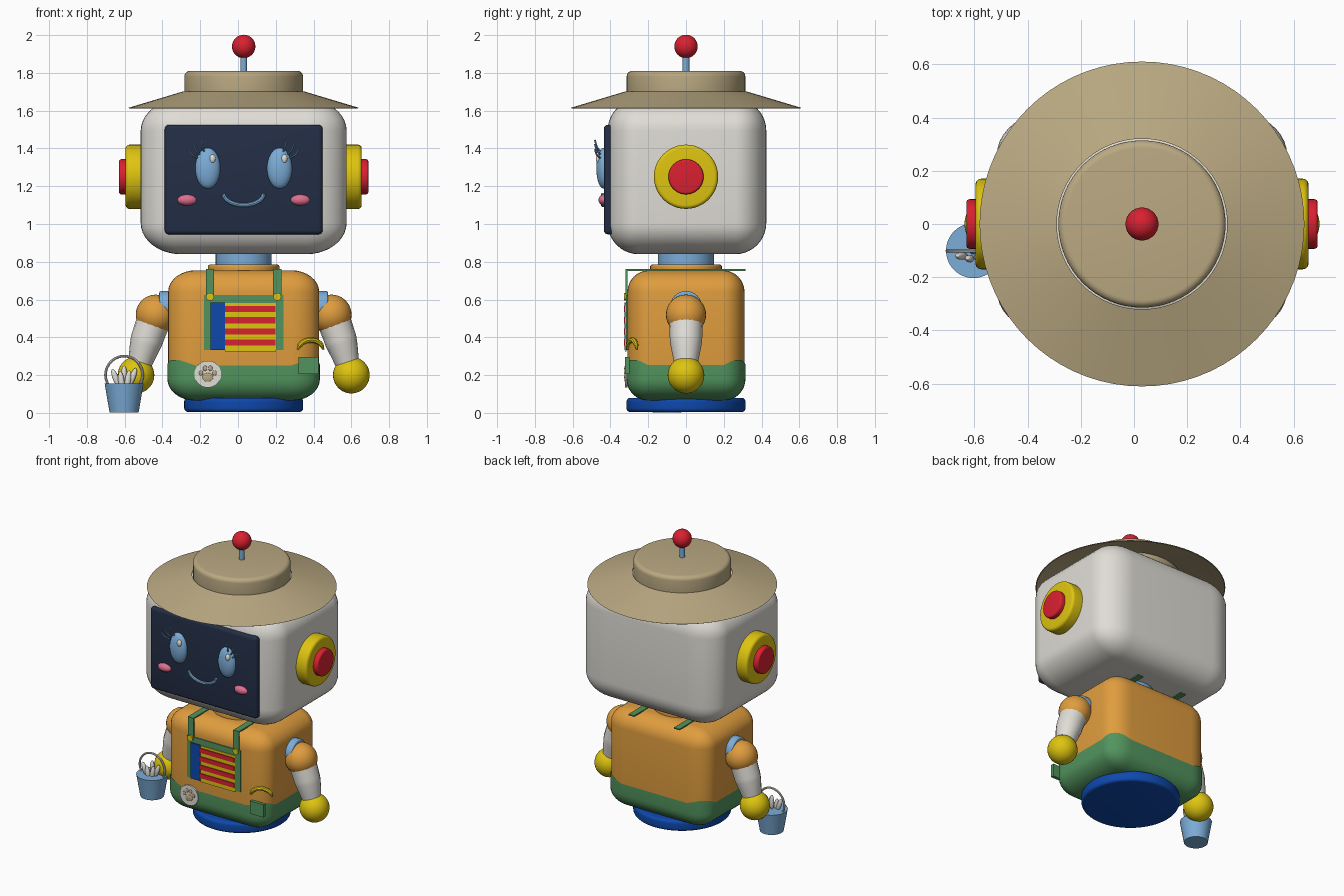
import bpy, bmesh, math
from mathutils import Vector, Matrix

if "Cube" in bpy.data.objects:
    bpy.data.objects.remove(bpy.data.objects["Cube"])

CX = 0.03  # centre line of the robot


def mat(name, r, g, b):
    lin = [((c / 255 + 0.055) / 1.055) ** 2.4 for c in (r, g, b)]
    m = bpy.data.materials.new(name)
    m.diffuse_color = (*lin, 1)
    m.use_nodes = True
    m.node_tree.nodes["Principled BSDF"].inputs["Base Color"].default_value = m.diffuse_color
    return m


TAN = mat("straw tan", 186, 169, 130)
WHITE = mat("warm white", 224, 221, 214)
NAVY = mat("screen navy", 35, 46, 70)
SKY = mat("sky blue", 124, 173, 216)
YELLOW = mat("yellow", 222, 196, 16)
RED = mat("red", 218, 32, 48)
ORANGE = mat("orange", 224, 157, 62)
GREEN = mat("green", 82, 148, 94)
BLUE = mat("deep blue", 14, 72, 172)
PINK = mat("pink", 222, 110, 142)


def finish(name, bm, m, angle=35):
    bmesh.ops.recalc_face_normals(bm, faces=bm.faces)
    me = bpy.data.meshes.new(name)
    bm.to_mesh(me)
    bm.free()
    me.materials.append(m)
    ob = bpy.data.objects.new(name, me)
    bpy.context.collection.objects.link(ob)
    bpy.ops.object.select_all(action='DESELECT')
    bpy.context.view_layer.objects.active = ob
    ob.select_set(True)
    bpy.ops.object.shade_smooth_by_angle(angle=math.radians(angle))
    return ob


def rounded(size, center, bevel, stretch=1.0, seg=8):
    """Half sizes; stretch widens the rounding along x."""
    bm = bmesh.new()
    bmesh.ops.create_cube(bm, size=2)
    bmesh.ops.scale(bm, vec=(size[0] / stretch, size[1], size[2]), verts=bm.verts)
    if bevel:
        bmesh.ops.bevel(bm, geom=bm.edges[:], offset=bevel, segments=seg,
                        profile=0.5, affect='EDGES')
    bmesh.ops.scale(bm, vec=(stretch, 1, 1), verts=bm.verts)
    bmesh.ops.translate(bm, vec=center, verts=bm.verts)
    return bm


def box(name, x0, x1, y0, y1, z0, z1, m, bevel=0.0, seg=3):
    half = ((x1 - x0) / 2, (y1 - y0) / 2, (z1 - z0) / 2)
    mid = ((x0 + x1) / 2, (y0 + y1) / 2, (z0 + z1) / 2)
    return finish(name, rounded(half, mid, bevel, 1, seg), m)


def ball(name, center, radii, m, tilt=0):
    bm = bmesh.new()
    bmesh.ops.create_uvsphere(bm, u_segments=32, v_segments=20, radius=1)
    bmesh.ops.scale(bm, vec=radii, verts=bm.verts)
    bmesh.ops.rotate(bm, cent=(0, 0, 0), matrix=Matrix.Rotation(tilt, 3, 'Y'), verts=bm.verts)
    bmesh.ops.translate(bm, vec=center, verts=bm.verts)
    return finish(name, bm, m)


def cyl(name, a, b, r, m, bevel=0.0, r2=None, seg=48):
    """Cylinder or cone from point a (radius r) to b (radius r2)."""
    a, b = Vector(a), Vector(b)
    d = b - a
    bm = bmesh.new()
    bmesh.ops.create_cone(bm, cap_ends=True, segments=seg, radius1=r,
                          radius2=r if r2 is None else r2, depth=d.length)
    if bevel:
        rims = [e for e in bm.edges if abs(e.verts[0].co.z - e.verts[1].co.z) < 1e-5]
        bmesh.ops.bevel(bm, geom=rims, offset=bevel, segments=5, profile=0.5, affect='EDGES')
    rot = Vector((0, 0, 1)).rotation_difference(d).to_matrix().to_4x4()
    bmesh.ops.transform(bm, matrix=Matrix.Translation((a + b) / 2) @ rot, verts=bm.verts)
    return finish(name, bm, m)


def tube(name, pts, r, m, radii=None, smooth=True):
    cu = bpy.data.curves.new(name, 'CURVE')
    cu.dimensions = '3D'
    cu.bevel_depth = r
    cu.bevel_resolution = 6 if r > 0.03 else 2
    cu.use_fill_caps = True
    cu.materials.append(m)
    sp = cu.splines.new('BEZIER')
    sp.bezier_points.add(len(pts) - 1)
    for i, (bp, p) in enumerate(zip(sp.bezier_points, pts)):
        bp.co = p
        bp.handle_left_type = bp.handle_right_type = 'AUTO'
        bp.radius = radii[i] if radii else 1
    ob = bpy.data.objects.new(name, cu)
    bpy.context.collection.objects.link(ob)
    bpy.ops.object.select_all(action='DESELECT')
    bpy.context.view_layer.objects.active = ob
    ob.select_set(True)
    bpy.ops.object.convert(target='MESH')
    bpy.ops.object.shade_smooth_by_angle(angle=math.radians(40))


def arc(center, rx, rz, a0, a1, n, spin=0):
    pts = []
    for i in range(n):
        t = math.radians(a0 + (a1 - a0) * i / (n - 1))
        u = rx * math.cos(t)
        pts.append((center[0] + u * math.cos(spin), center[1] + u * math.sin(spin),
                    center[2] + rz * math.sin(t)))
    return pts


# Head, screen and neck
finish("head", rounded((0.545, 0.42, 0.41), (CX, 0.005, 1.25), 0.165, 1.3, 10), WHITE)
box("screen", CX - 0.418, CX + 0.418, -0.435, -0.38, 0.945, 1.525, NAVY, 0.022, 4)
cyl("neck", (CX, 0, 0.76), (CX, 0, 0.88), 0.148, SKY)
cyl("collar", (CX, 0, 0.74), (CX, 0, 0.785), 0.19, ORANGE, 0.012)

# Hat: thin brim ring with a separate crown
bm = bmesh.new()
prof = [(0.61, 1.615), (0.32, 1.702), (0.32, 1.694), (0.605, 1.612)]
vs = [bm.verts.new((r, 0, z)) for r, z in prof]
es = [bm.edges.new((vs[i], vs[(i + 1) % 4])) for i in range(4)]
bmesh.ops.spin(bm, geom=vs + es, cent=(0, 0, 0), axis=(0, 0, 1), angle=math.tau, steps=72)
bmesh.ops.remove_doubles(bm, verts=bm.verts, dist=1e-4)
bmesh.ops.translate(bm, vec=(CX, 0, 0), verts=bm.verts)
finish("hat_brim", bm, TAN, 20)
cyl("hat_crown", (CX, 0, 1.65), (CX, 0, 1.81), 0.314, TAN, 0.028, seg=64)

# Antenna
cyl("antenna_stem", (CX, 0, 1.8), (CX, 0, 1.92), 0.018, SKY, seg=20)
ball("antenna_ball", (CX, 0, 1.94), (0.062,) * 3, RED)

# Body with a base and trousers whose rim lifts at the corners
finish("body", rounded((0.4, 0.31, 0.342), (CX, 0, 0.413), 0.115, 1.29), ORANGE)
bm = rounded((0.404, 0.315, 0.345), (CX, 0, 0.41), 0.115, 1.29)
bmesh.ops.bisect_plane(bm, geom=bm.verts[:] + bm.edges[:] + bm.faces[:],
                       plane_co=(0, 0, 0.25), plane_no=(0, 0, 1), clear_outer=True)
for v in bm.verts:
    if v.co.z > 0.249:
        k = min((abs(v.co.x - CX) - 0.25) / 0.09, (abs(v.co.y) - 0.195) / 0.06, 1)
        v.co.z += 0.03 * max(k, 0)
finish("trousers", bm, GREEN)
cyl("base", (CX, 0, 0.005), (CX, 0, 0.08), 0.315, BLUE, 0.02, seg=64)

# Parts mirrored about the centre line
for s, side in ((-1, "left"), (1, "right")):
    def X(d):
        return CX + s * d
    cyl(side + "_ear_ring", (X(0.5), 0, 1.25), (X(0.625), 0, 1.25), 0.17, YELLOW, 0.02)
    cyl(side + "_ear_cap", (X(0.6), 0, 1.25), (X(0.66), 0, 1.25), 0.093, RED, 0.012)
    cyl(side + "_shoulder_joint", (X(0.36), 0, 0.56), (X(0.447), 0, 0.56), 0.085, SKY, 0.01)
    ball(side + "_sleeve", (X(0.465), 0, 0.52), (0.106,) * 3, ORANGE)
    tube(side + "_forearm", [(X(0.465), 0, 0.52), (X(0.515), 0, 0.38), (X(0.56), 0, 0.22)],
         0.09, WHITE, [1, 0.95, 0.62])
    ball(side + "_hand", (X(0.57), 0, 0.2), (0.097,) * 3, YELLOW)
    # Face features
    ball(side + "_eye", (X(0.19), -0.435, 1.295), (0.066, 0.04, 0.108), SKY)
    ball(side + "_eye_glint", (X(0.19) + 0.025, -0.463, 1.345), (0.016, 0.014, 0.023), WHITE)
    ball(side + "_cheek", (X(0.3), -0.435, 1.127), (0.051, 0.028, 0.029), PINK)
    for i, (u, v, u2, v2) in enumerate(((0.02, 0.09, 0.03, 0.15), (0.043, 0.075, 0.075, 0.128),
                                        (0.055, 0.055, 0.103, 0.1))):
        tube(f"{side}_lash_{i}", [(X(0.19 + u), -0.455, 1.295 + v),
                                  (X(0.19 + (u + u2) / 2 + 0.005), -0.472, 1.29 + (v + v2) / 2),
                                  (X(0.19 + u2), -0.482, 1.295 + v2)], 0.005, SKY)
    # Straps running over the shoulders, with buttons
    xm = X(0.178)
    box(side + "_strap_front", xm - 0.022, xm + 0.022, -0.319, -0.309, 0.6, 0.76, GREEN)
    box(side + "_strap_top", xm - 0.022, xm + 0.022, -0.319, 0.315, 0.752, 0.761, GREEN)
    cyl(side + "_button", (xm, -0.315, 0.615), (xm, -0.328, 0.615), 0.021, YELLOW, seg=24)

tube("smile", arc((CX, -0.44, 1.165), 0.108, 0.065, 185, 355, 9), 0.011, SKY)

# Bib with a striped panel
box("bib", CX - 0.21, CX + 0.21, -0.317, -0.308, 0.332, 0.625, GREEN)
box("panel_side", -0.145, -0.07, -0.325, -0.316, 0.332, 0.585, BLUE)
box("panel_back", -0.07, 0.2, -0.322, -0.314, 0.325, 0.582, YELLOW)
for i in range(4):
    z = 0.55 - i * 0.0595
    box(f"panel_stripe_{i}", -0.07, 0.198, -0.328, -0.32, z - 0.016, z + 0.016, RED)

# Paw badge
cyl("badge", (-0.16, -0.31, 0.205), (-0.16, -0.322, 0.205), 0.071, WHITE)
ball("paw_pad", (-0.16, -0.322, 0.188), (0.028, 0.005, 0.023), TAN)
for i, (u, v) in enumerate(((-0.036, 0.006), (-0.014, 0.031), (0.014, 0.031), (0.036, 0.006))):
    ball(f"paw_toe_{i}", (-0.16 + u, -0.322, 0.205 + v), (0.011, 0.005, 0.014), TAN)

# Pocket and banana at the hip
box("pocket", 0.32, 0.425, -0.323, -0.3, 0.205, 0.295, GREEN)
tube("banana", arc((0.385, -0.285, 0.33), 0.072, 0.055, 5, 175, 7, math.radians(20)), 0.014,
     YELLOW, [0.4, 0.9, 1, 1, 1, 0.9, 0.4])

# Bucket with handle and contents
BX, BY = -0.603, -0.1
cyl("bucket", (BX, BY, 0.003), (BX, BY, 0.155), 0.077, SKY, r2=0.103)
tube("bucket_handle", arc((BX, BY, 0.2), 0.098, 0.1, -28, 208, 13), 0.007, WHITE)
for i, (u, w, h) in enumerate(((-0.045, -0.02, 0.2), (-0.015, -0.03, 0.185), (0.02, -0.025, 0.19),
                               (0.045, -0.01, 0.205), (0, 0.0, 0.215))):
    ball(f"bucket_shell_{i}", (BX + u, BY + w, h - 0.015), (0.016, 0.014, 0.05), WHITE, u * 8)
